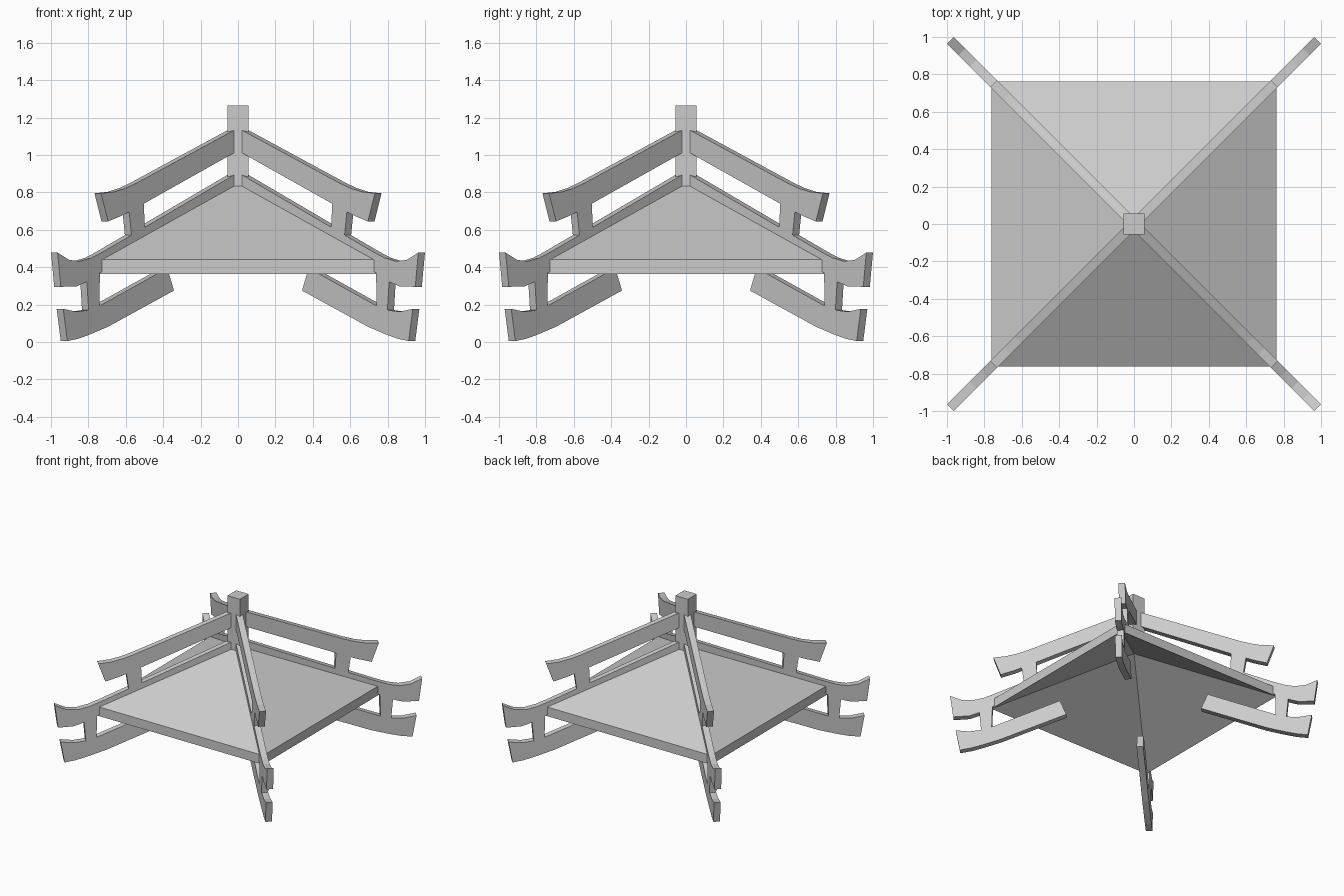
import bpy, bmesh, math
from mathutils import Vector

cube = bpy.data.objects.get("Cube")
if cube:
    bpy.data.objects.remove(cube, do_unlink=True)

grey = bpy.data.materials.new("light grey")
grey.use_nodes = True
colour = (0.6, 0.6, 0.6, 1)
grey.diffuse_color = colour
grey.node_tree.nodes["Principled BSDF"].inputs["Base Color"].default_value = colour

THICK = 0.05   # thickness of the corner beams
CORNERS = {"back_left": 45, "back_right": 135, "front_right": 225, "front_left": 315}


def finish(bm, name):
    bmesh.ops.recalc_face_normals(bm, faces=bm.faces)
    mesh = bpy.data.meshes.new(name)
    bm.to_mesh(mesh)
    bm.free()
    mesh.materials.append(grey)
    return mesh


def place(mesh, name, angle=0):
    obj = bpy.data.objects.new(name, mesh)
    obj.rotation_euler.z = math.radians(angle)
    bpy.context.collection.objects.link(obj)


def plank(name, top, bottom):
    """Upright plank on every corner diagonal; points are (plan offset, height)."""
    bm = bmesh.new()
    outline = top + bottom[::-1]
    face = bm.faces.new([bm.verts.new((t * math.sqrt(2), -THICK / 2, z)) for t, z in outline])
    side = bmesh.ops.extrude_face_region(bm, geom=[face])
    moved = [v for v in side["geom"] if isinstance(v, bmesh.types.BMVert)]
    bmesh.ops.translate(bm, verts=moved, vec=Vector((0, THICK, 0)))
    mesh = finish(bm, name)
    for corner, angle in CORNERS.items():
        place(mesh, f"{corner}_{name}", angle)


# Hollow four-sided roof with a vertical edge band
bm = bmesh.new()
half = 0.762
rims, peaks = [], []
for rim_z, peak_z in ((0.44, 0.865), (0.365, 0.79)):
    rims.append([bm.verts.new((x * half, y * half, rim_z))
                 for x, y in ((-1, -1), (1, -1), (1, 1), (-1, 1))])
    peaks.append(bm.verts.new((0, 0, peak_z)))
for i in range(4):
    j = (i + 1) % 4
    for rim, peak in zip(rims, peaks):
        bm.faces.new((rim[i], rim[j], peak))
    bm.faces.new((rims[0][i], rims[0][j], rims[1][j], rims[1][i]))
place(finish(bm, "roof"), "roof")

# Square post at the peak
bm = bmesh.new()
bmesh.ops.create_cube(bm, size=1)
bmesh.ops.scale(bm, vec=(0.114, 0.114, 0.435), verts=bm.verts)
bmesh.ops.translate(bm, vec=(0, 0, 1.0475), verts=bm.verts)
place(finish(bm, "centre_post"), "centre_post")

# Three tiers of upswept corner beams
plank("upper_beam",
      [(0.03, 1.137), (0.56, 0.85), (0.62, 0.822), (0.68, 0.803), (0.75, 0.795)],
      [(0.03, 1.016), (0.57, 0.712), (0.64, 0.675), (0.712, 0.645)])
plank("ridge_beam",
      [(0.01, 0.91), (0.74, 0.482), (0.80, 0.45), (0.86, 0.432), (0.92, 0.439), (0.982, 0.478)],
      [(0.01, 0.79), (0.755, 0.37), (0.82, 0.325), (0.88, 0.298), (0.965, 0.295)])
plank("lower_beam",
      [(0.395, 0.395), (0.75, 0.198), (0.82, 0.17), (0.88, 0.162), (0.952, 0.177)],
      [(0.36, 0.275), (0.71, 0.083), (0.81, 0.04), (0.87, 0.018), (0.93, 0.005)])

# Short struts between the tiers
plank("upper_strut", [(0.522, 0.76), (0.602, 0.72)], [(0.515, 0.59), (0.585, 0.55)])
plank("lower_strut", [(0.755, 0.40), (0.828, 0.36)], [(0.76, 0.17), (0.815, 0.15)])
